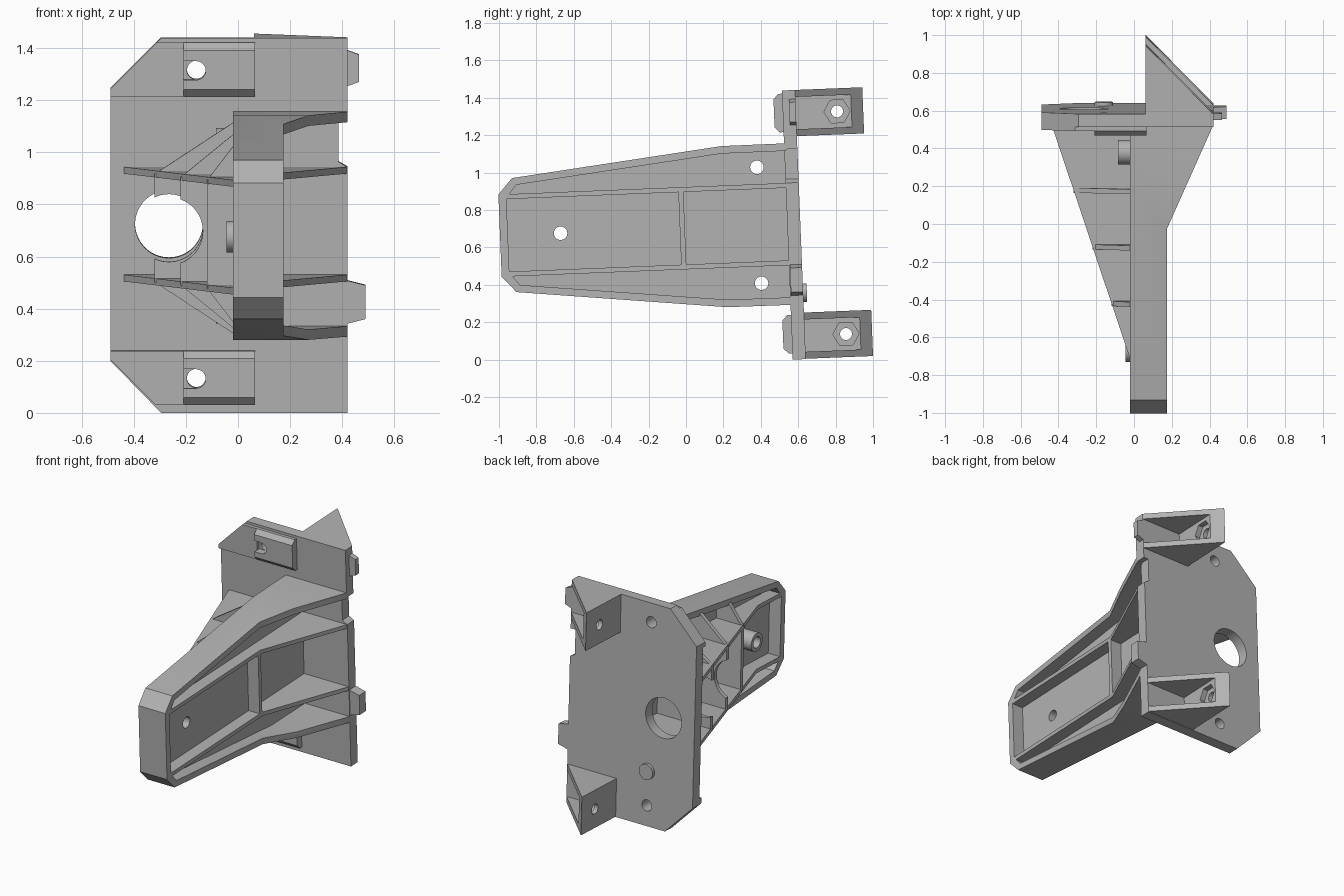
import bpy, bmesh, math
from mathutils import Matrix, Vector

cube = bpy.data.objects.get("Cube")
if cube:
    bpy.data.objects.remove(cube, do_unlink=True)

grey = bpy.data.materials.new("plain grey")
grey.use_nodes = True
grey.diffuse_color = (0.45, 0.45, 0.45, 1)
grey.node_tree.nodes["Principled BSDF"].inputs["Base Color"].default_value = grey.diffuse_color

PLACE = {"x": lambda a, b, t: (t, a, b),
         "y": lambda a, b, t: (a, t, b),
         "z": lambda a, b, t: (a, b, t)}
parts = []


def prism(name, outline, axis, lo, hi):
    """Extrude a 2D outline along an axis."""
    bm = bmesh.new()
    ends = [[bm.verts.new(PLACE[axis](a, b, t)) for a, b in outline] for t in (lo, hi)]
    n = len(outline)
    bm.faces.new(ends[0])
    bm.faces.new(ends[1])
    for i in range(n):
        j = (i + 1) % n
        bm.faces.new((ends[0][i], ends[0][j], ends[1][j], ends[1][i]))
    bmesh.ops.recalc_face_normals(bm, faces=bm.faces)
    mesh = bpy.data.meshes.new(name)
    bm.to_mesh(mesh)
    bm.free()
    mesh.materials.append(grey)
    obj = bpy.data.objects.new(name, mesh)
    bpy.context.collection.objects.link(obj)
    parts.append(obj)
    return obj


def rect(a0, a1, b0, b1):
    return [(a0, b0), (a1, b0), (a1, b1), (a0, b1)]


def circle(a, b, r, n=40):
    return [(a + r * math.cos(2 * math.pi * i / n), b + r * math.sin(2 * math.pi * i / n))
            for i in range(n)]


def cut(obj, outline, axis, lo, hi):
    """Subtract a prism from a part."""
    cutter = prism("cutter", outline, axis, lo, hi)
    mod = obj.modifiers.new("cut", "BOOLEAN")
    mod.operation, mod.solver, mod.object = "DIFFERENCE", "EXACT", cutter
    bpy.context.view_layer.update()
    graph = bpy.context.evaluated_depsgraph_get()
    mesh = bpy.data.meshes.new_from_object(obj.evaluated_get(graph))
    obj.modifiers.clear()
    obj.data = mesh
    parts.remove(cutter)
    bpy.data.objects.remove(cutter, do_unlink=True)


MID = 0.70                      # mid height of the arm
BACK, FRONT = 0.64, 0.57        # faces of the mounting plate
HOLE_X = -0.16
BIG_HOLE = circle(-0.265, MID, 0.13, 64)

# Mounting plate with clipped corners, side notch and holes
plate = prism("mounting_plate",
              [(-0.295, -0.025), (0.42, -0.025), (0.42, 0.92), (0.385, 0.94), (0.385, 1.1),
               (0.42, 1.1), (0.42, 1.415), (-0.295, 1.415), (-0.49, 1.22), (-0.49, 0.175)],
              "y", FRONT, BACK)
cut(plate, BIG_HOLE, "y", 0.4, 0.8)
prism("back_button", circle(HOLE_X, 0.33, 0.05), "y", BACK - 0.01, BACK + 0.02)

# Top and bottom corner features: wedge, guide block and pad
for label, low, flip in (("lower", -0.023, 1), ("upper", 1.168, -1)):
    high = low + 0.247
    mid = (low + high) / 2
    wedge = prism(label + "_wedge", [(0.062, FRONT), (0.42, FRONT), (0.42, BACK), (0.062, 1.0)],
                  "z", low, high)
    cut(wedge, [(0.125, BACK), (0.125, 0.95), (0.14, 0.95), (0.45, BACK)],
        "z", low + 0.037, high - 0.037)
    cut(wedge, circle(0.86, mid, 0.07, 6), "x", 0.09, 0.3)
    cut(wedge, circle(0.86, mid, 0.032), "x", 0.0, 0.3)

    hole_z = MID - flip * 0.592
    z0, z1 = hole_z - 0.1, hole_z + 0.106
    block = prism(label + "_guide_block",
                  [(FRONT + 0.01, z0), (0.55, z0), (0.523, z0 + 0.028),
                   (0.523, z1 - 0.028), (0.55, z1), (FRONT + 0.01, z1)], "x", -0.21, 0.065)
    cut(block, rect(-0.3, HOLE_X, hole_z - 0.037, hole_z + 0.037), "y", 0.4, FRONT)
    cut(block, circle(HOLE_X, hole_z, 0.036), "y", 0.4, 0.8)
    cut(plate, circle(HOLE_X, hole_z, 0.036), "y", 0.4, 0.8)
    inner, outer = (z1, z0) if flip > 0 else (z0, z1)
    corner = MID - flip * 0.52
    prism(label + "_side_pad",
          [(-0.49, inner), (-0.21, inner), (-0.21, outer),
           (-0.49 + abs(outer - corner), outer), (-0.49, corner)], "y", 0.548, FRONT + 0.005)

# Side tabs on the plate edge
for label, z0, z1, tip, y0 in (("upper", 1.225, 1.37, 0.465, 0.605),
                               ("lower", 0.315, 0.485, 0.49, 0.575)):
    prism(label + "_edge_tab",
          [(0.41, z0), (tip, z0 + 0.02), (tip, z1 - 0.02), (0.41, z1)], "y", y0, BACK)

# Arm outline, half height at each station, mirrored about the middle
stations = [(-0.967, 0.22), (-0.891, 0.305), (0.235, 0.431), (0.58, 0.432)]


def arm_outline(points):
    return [(y, MID + h) for y, h in points] + [(y, MID - h) for y, h in reversed(points)]


FLARE = [(0.175, -1.2), (0.175, 0.02), (0.42, FRONT), (0.42, 0.7), (0.8, 0.7), (0.8, -1.2)]
rim = prism("arm_rim", arm_outline(stations), "x", -0.02, 0.43)
cut(rim, arm_outline([(-0.925, 0.2), (-0.87, 0.268), (0.235, 0.391), (0.7, 0.392)]),
    "x", -0.2, 0.6)
cut(rim, FLARE, "z", -0.5, 2)

# Arm web with bosses and holes
web = prism("arm_web", arm_outline([(-0.95, 0.21), (-0.885, 0.285), (0.235, 0.41), (0.575, 0.41)]),
            "x", 0.065, 0.095)
for label, y, z, r, x in (("tip", -0.643, MID, 0.06, -0.045),
                          ("upper", 0.42, MID + 0.31, 0.065, -0.085),
                          ("lower", 0.42, MID - 0.31, 0.065, -0.085)):
    boss = prism(label + "_boss", circle(y, z, r), "x", x, 0.07)
    for target in (boss, web):
        cut(target, circle(y, z, 0.036), "x", -0.3, 0.3)

# Long fins running along both sides of the web
for label, side in (("upper", 1), ("lower", -1)):
    z = MID + side * 0.207
    prism(label + "_fin",
          [(-0.02, -0.94), (0.175, -0.94), (0.175, 0.02), (0.42, FRONT + 0.005),
           (-0.44, FRONT + 0.005), (-0.02, -0.68)], "z", z - 0.013, z + 0.013)

# Divider across the channel on the open side
prism("channel_divider", rect(0.08, 0.175, MID - 0.2, MID + 0.2), "y", -0.005, 0.022)

# Cross ribs on the other side, relieved around the large hole
for i, y in enumerate((-0.385, -0.085, 0.215)):
    x = -0.02 - 0.336 * (y + 0.68)
    h = 0.28 + 0.112 * (y + 0.891)
    rib = prism(f"cross_rib_{i + 1}",
                [(0.07, MID - h), (-0.02, MID - h), (x, MID - 0.207),
                 (x, MID + 0.207), (-0.02, MID + h), (0.07, MID + h)], "y", y - 0.013, y + 0.013)
    cut(rib, BIG_HOLE, "y", -1, 1)

# Smooth the round surfaces and lean the whole bracket slightly forward
lean = Matrix.Translation(Vector((0, 0, 0.002))) @ Matrix.Rotation(math.radians(2.3), 4, "X")
bpy.ops.object.select_all(action="DESELECT")
for obj in parts:
    obj.data.transform(lean)
    obj.select_set(True)
bpy.context.view_layer.objects.active = parts[0]
bpy.ops.object.shade_smooth_by_angle(angle=math.radians(25))
